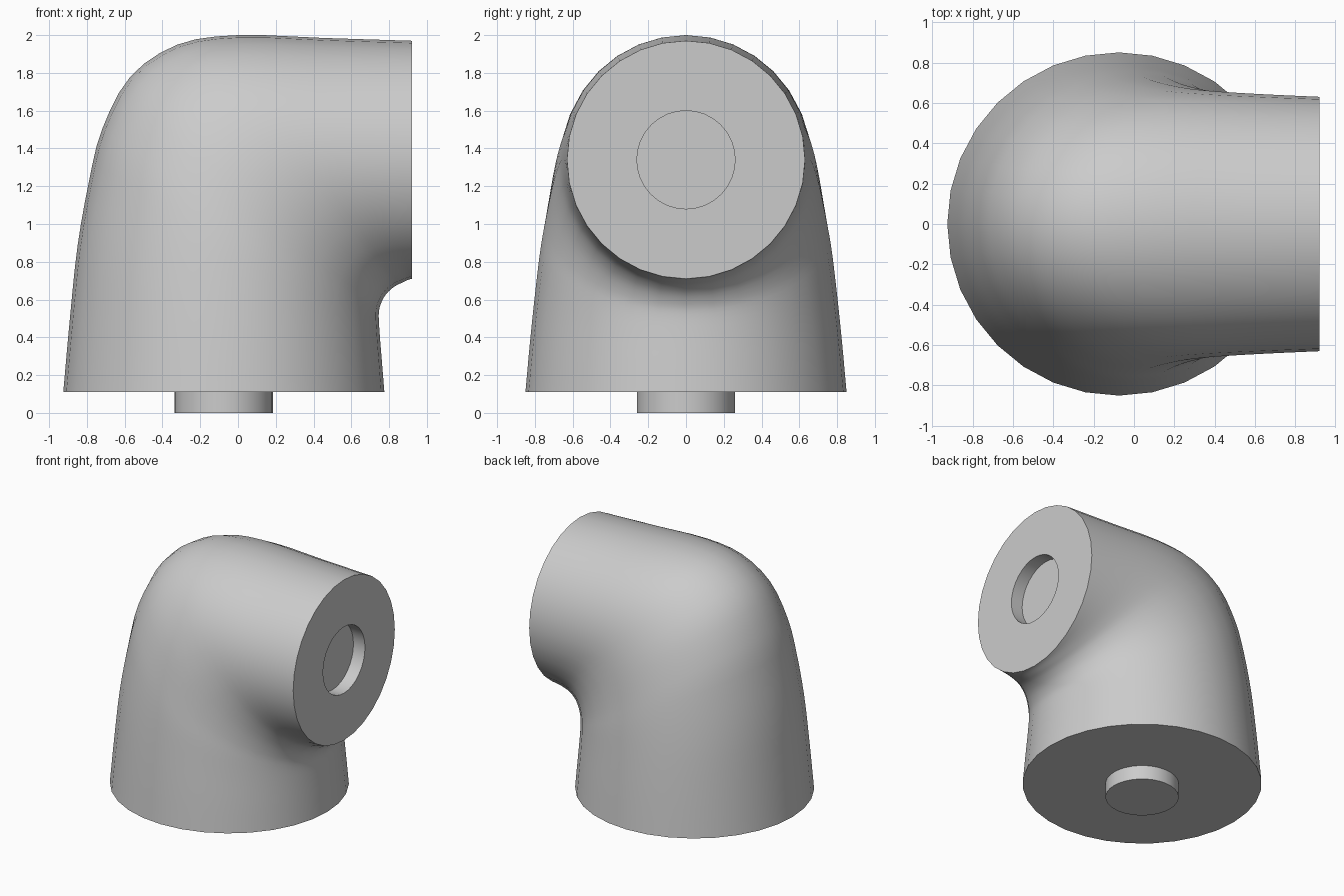
import bpy, bmesh, math
from mathutils import Vector

if "Cube" in bpy.data.objects:
    bpy.data.objects.remove(bpy.data.objects["Cube"])

SIDES = 32
STEPS = 3

# Elbow cross-sections: outer x, z / inner x, z / half width in y
body = [
    (-.925, .11, .775, .11, .85),
    (-.89, .50, .762, .27, .825),
    (-.85, .88, .75, .42, .797),
    (-.79, 1.22, .745, .52, .77),
    (-.72, 1.50, .755, .575, .74),
    (-.57, 1.78, .785, .63, .705),
    (-.32, 1.95, .83, .67, .673),
    (0, 2.0, .87, .69, .655),
    (.45, 1.985, .90, .704, .641),
    (.92, 1.97, .92, .71, .63),
]
peg = [(-.335, 0, .185, 0, .26), (-.335, .11, .185, .11, .26)]
socket = [(.92, 1.60, .92, 1.08, .26), (.82, 1.60, .82, 1.08, .26)]


def smooth_sections(keys):
    """Catmull-Rom interpolation through the sections."""
    pts = [Vector(k) for k in keys]
    pts = [2 * pts[0] - pts[1]] + pts + [2 * pts[-1] - pts[-2]]
    out = []
    for i in range(1, len(pts) - 2):
        a, b, c, d = pts[i - 1:i + 3]
        for s in range(STEPS):
            t = s / STEPS
            out.append(.5 * (2 * b + (c - a) * t + (2 * a - 5 * b + 4 * c - d) * t * t
                             + (3 * b - a - 3 * c + d) * t ** 3))
    return out + [pts[-2]]


def add_ring(bm, section):
    ox, oz, ix, iz, w = section
    cx, cz = (ox + ix) / 2, (oz + iz) / 2
    ring = []
    for k in range(SIDES):
        a = 2 * math.pi * k / SIDES
        ring.append(bm.verts.new((cx + (ox - cx) * math.cos(a), w * math.sin(a),
                                  cz + (oz - cz) * math.cos(a))))
    return ring


# One continuous loft: peg, curved body, recessed socket
bm = bmesh.new()
rings = [add_ring(bm, s) for s in peg + smooth_sections(body) + socket]
for r0, r1 in zip(rings, rings[1:]):
    for k in range(SIDES):
        n = (k + 1) % SIDES
        bm.faces.new((r0[k], r0[n], r1[n], r1[k]))
bm.faces.new(rings[0])
bm.faces.new(rings[-1])
bmesh.ops.recalc_face_normals(bm, faces=bm.faces)

mesh = bpy.data.meshes.new("elbow_joint")
bm.to_mesh(mesh)
bm.free()
elbow = bpy.data.objects.new("elbow_joint", mesh)
bpy.context.collection.objects.link(elbow)

# Smooth shading with sharp rims
bpy.context.view_layer.objects.active = elbow
elbow.select_set(True)
bpy.ops.object.shade_smooth_by_angle(angle=math.radians(35))
